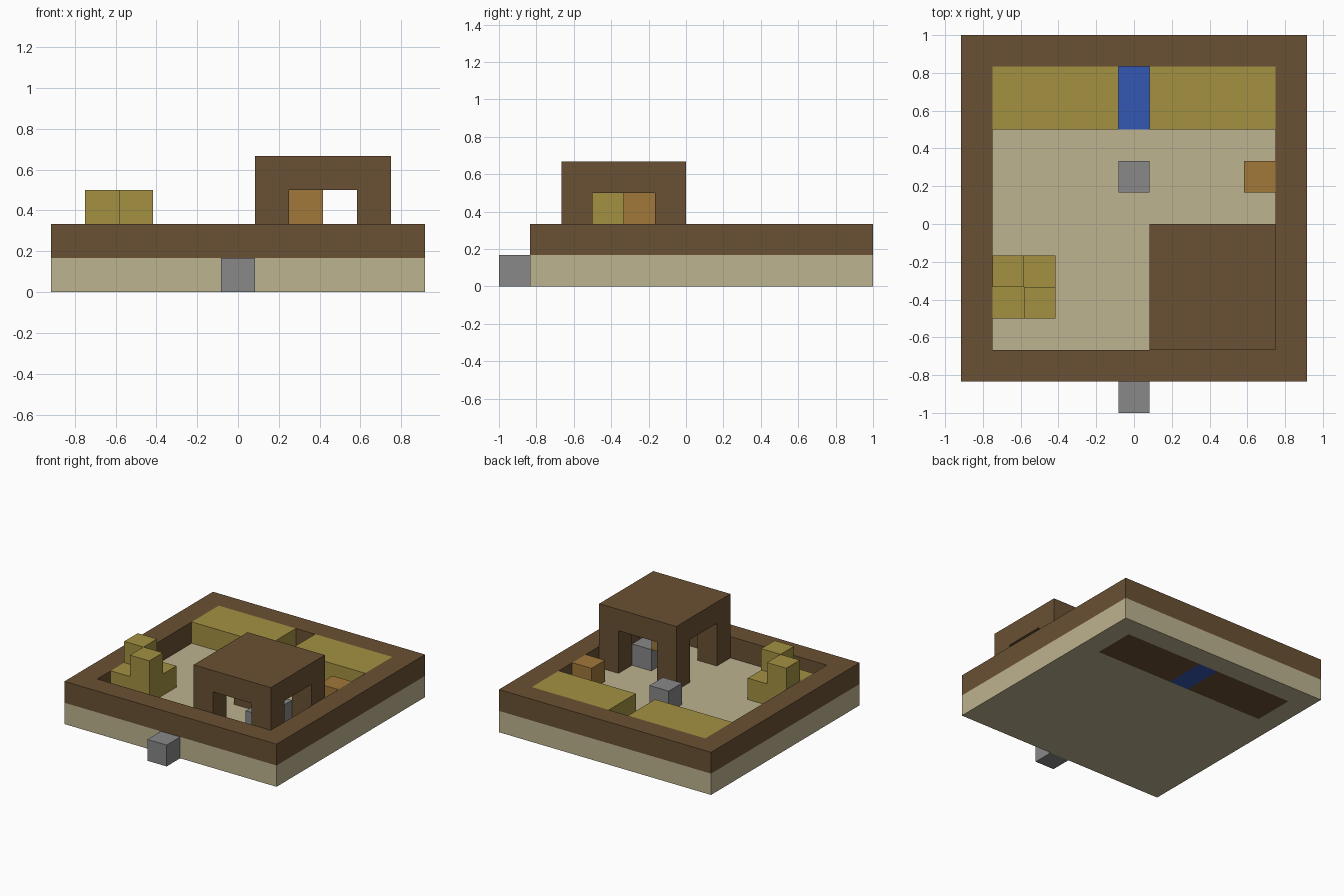
import bpy
import bmesh

if "Cube" in bpy.data.objects:
    bpy.data.objects.remove(bpy.data.objects["Cube"], do_unlink=True)

U = 1 / 6  # edge length of one block


def material(name, rgb):
    linear = [((c / 255 + 0.055) / 1.055) ** 2.4 for c in rgb] + [1]
    mat = bpy.data.materials.new(name)
    mat.use_nodes = True
    mat.diffuse_color = linear
    mat.node_tree.nodes["Principled BSDF"].inputs["Base Color"].default_value = linear
    return mat


brown = material("brown wood", (106, 81, 51))
sand = material("pale sand", (190, 179, 144))
olive = material("olive green", (163, 145, 66))
blue = material("water blue", (52, 87, 178))
grey = material("stone grey", (136, 136, 136))
orange = material("orange wood", (161, 120, 58))


def finish(name, bm, mat):
    bmesh.ops.recalc_face_normals(bm, faces=bm.faces)
    bmesh.ops.scale(bm, vec=(U, U, U), verts=bm.verts)
    mesh = bpy.data.meshes.new(name)
    bm.to_mesh(mesh)
    bm.free()
    mesh.materials.append(mat)
    bpy.context.collection.objects.link(bpy.data.objects.new(name, mesh))


def box(name, mat, x, y, z):
    """Box from (low, high) ranges measured in blocks."""
    bm = bmesh.new()
    bmesh.ops.create_cube(bm, size=1)
    for v in bm.verts:
        v.co = [r[0] if c < 0 else r[1] for c, r in zip(v.co, (x, y, z))]
    finish(name, bm, mat)


def frame(name, mat, outer, inner, z):
    """Rectangular ring between two (x0, y0, x1, y1) outlines."""
    bm = bmesh.new()
    rings = [[bm.verts.new((x, y, z[0])) for x, y in
              ((a, b), (c, b), (c, d), (a, d))] for a, b, c, d in (outer, inner)]
    faces = []
    for i in range(4):
        j = (i + 1) % 4
        faces.append(bm.faces.new((rings[0][i], rings[0][j], rings[1][j], rings[1][i])))
    top = bmesh.ops.extrude_face_region(bm, geom=faces, use_keep_orig=True)["geom"]
    for v in top:
        if isinstance(v, bmesh.types.BMVert):
            v.co.z = z[1]
    finish(name, bm, mat)


ground, low, high = (0, 1), (1, 2), (2, 3)
outline = (-5.5, -5, 5.5, 6)

# Base slab with an opening for the garden bed, and the raised border
frame("floor", sand, outline, (-4.5, 3, 4.5, 5), ground)
frame("border_wall", brown, outline, (-4.5, -4, 4.5, 5), low)

# Garden: soil and crops on both sides of a water channel
box("water_channel", blue, (-.5, .5), (3, 5), ground)
for side, x in (("right", (-4.5, -.5)), ("left", (.5, 4.5))):
    box(side + "_soil", brown, x, (3, 5), ground)
    box(side + "_crops", olive, x, (3, 5), low)

# Hut: four corner posts under a flat roof
box("hut_roof", brown, (.5, 4.5), (-4, 0), (3, 4))
for i, (x, y) in enumerate(((.5, -4), (3.5, -4), (.5, -1), (3.5, -1))):
    box(f"hut_post_{i + 1}", brown, (x, x + 1), (y, y + 1), (1, 3))

# Hut furniture
box("bed", grey, (2.5, 3.5), (-3, -1), low)
box("hut_lamp", orange, (1.5, 2.5), (-2, -1), high)

# Shrub: two tall and two low blocks in a checker
for i, (x, y, top) in enumerate(((-4.5, -2, 3), (-3.5, -3, 3), (-4.5, -3, 2), (-3.5, -2, 2))):
    box(f"shrub_{i + 1}", olive, (x, x + 1), (y, y + 1), (1, top))

# Loose blocks: entrance step, centre stone and crate
box("entrance_step", grey, (-.5, .5), (-6, -5), ground)
box("centre_stone", grey, (-.5, .5), (1, 2), low)
box("crate", orange, (3.5, 4.5), (1, 2), low)
